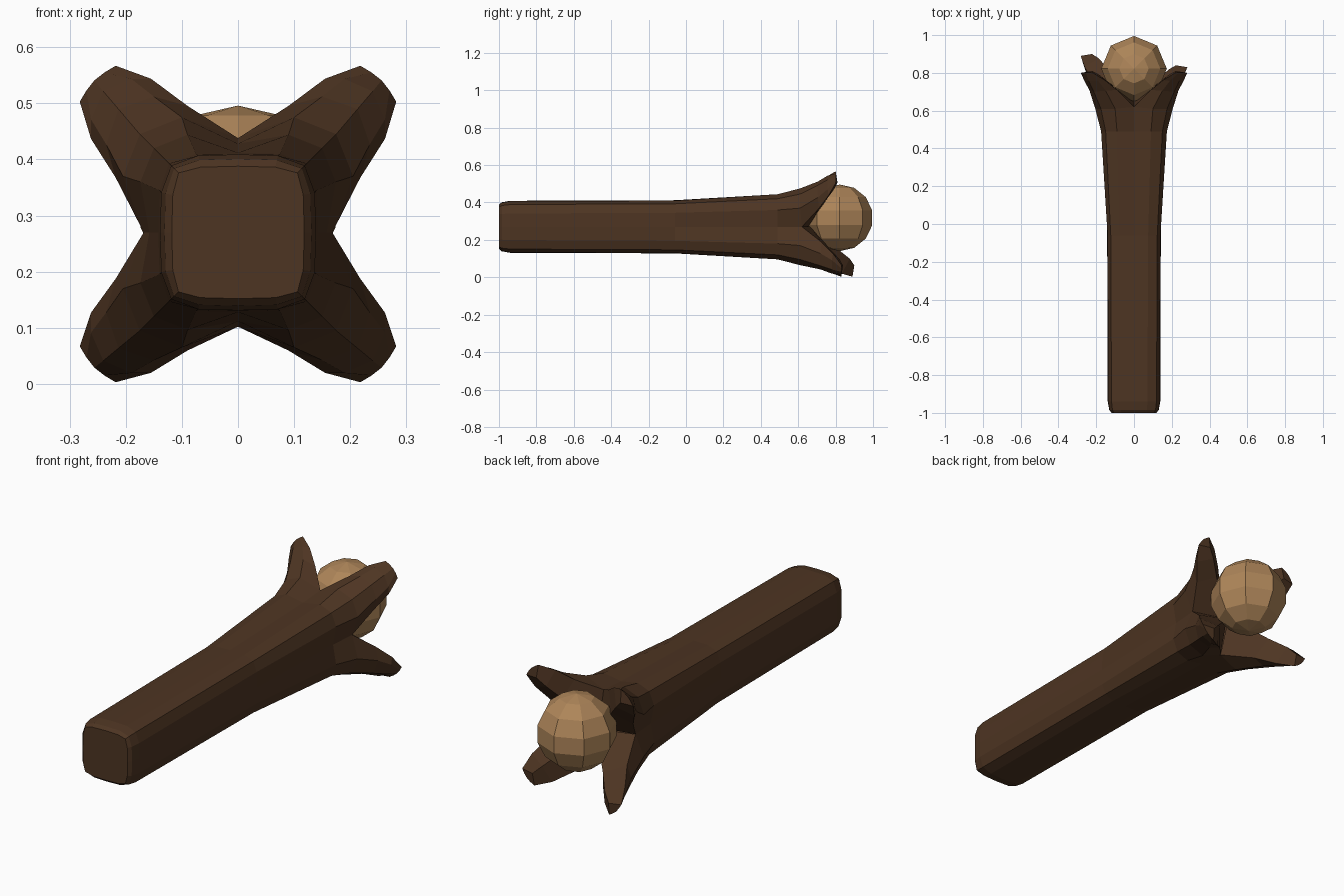
import bpy, bmesh
from math import sin, cos, pi
from mathutils import Vector

if "Cube" in bpy.data.objects:
    bpy.data.objects.remove(bpy.data.objects["Cube"])


def material(name, color):
    m = bpy.data.materials.new(name)
    m.diffuse_color = (*color, 1)
    m.use_nodes = True
    m.node_tree.nodes["Principled BSDF"].inputs["Base Color"].default_value = m.diffuse_color
    return m


def make_object(name, bm, mat):
    bmesh.ops.remove_doubles(bm, verts=bm.verts, dist=0.0005)
    bmesh.ops.recalc_face_normals(bm, faces=bm.faces)
    me = bpy.data.meshes.new(name)
    bm.to_mesh(me)
    bm.free()
    me.materials.append(mat)
    ob = bpy.data.objects.new(name, me)
    bpy.context.collection.objects.link(ob)
    return ob


# Half of one quadrant of each cross-section: (edge, mid, corner),
# each point as (x, z, y) relative to the stem axis
def stem_row(y, h, m, c):
    return [(0, h, y), (m, h * 0.985, y), (c, c, y)]


rows = [
    stem_row(-1.0, 0.118, 0.067, 0.106),
    stem_row(-0.985, 0.131, 0.069, 0.114),
    stem_row(-0.94, 0.139, 0.071, 0.119),
    stem_row(-0.06, 0.142, 0.075, 0.123),
    [(0, 0.158, 0.49), (0.09, 0.174, 0.49), (0.15, 0.15, 0.49)],
    [(0, 0.168, 0.62), (0.10, 0.205, 0.61), (0.175, 0.175, 0.61)],
    [(0.09, 0.218, 0.715), (0.15, 0.235, 0.71), (0.213, 0.213, 0.705)],
    [(0.155, 0.262, 0.77), (0.19, 0.262, 0.765), (0.24, 0.24, 0.765)],
    [(0.218, 0.282, 0.81), (0.238, 0.270, 0.812), (0.256, 0.256, 0.812)],
]
# Inner ridge of the petals for the last four rows: (radius on both axes, y)
inner = [(0, 0.66), (0.13, 0.755), (0.185, 0.80), (0.222, 0.82)]
# Each petal: x sign, z sign, how far its tip is shifted along y
petals = [(1, 1, -0.01), (-1, 1, -0.01), (1, -1, 0.02), (-1, -1, 0.08)]

# Stem with four flared petals
bm = bmesh.new()
for sx, sz, dy in petals:
    def vert(p):
        x, z, y = p
        t = min(max((y - 0.62) / 0.19, 0), 1)
        return bm.verts.new((sx * x, y + dy * t, 0.27 + 0.015 * t + sz * z))

    def grid(lines):
        for a, b in zip(lines, lines[1:]):
            for i in range(len(a) - 1):
                bm.faces.new((a[i], a[i + 1], b[i + 1], b[i]))

    outer = [[vert(p) for p in r + [(z, x, y) for x, z, y in r[1::-1]]] for r in rows]
    grid(outer)
    ridge = [vert((r, r, y)) for r, y in inner]
    grid([(o[0], i, o[4]) for o, i in zip(outer[-4:], ridge)])
    bm.faces.new(outer[-1] + [ridge[-1]])               # petal tip
    bm.faces.new(outer[0] + [vert((0, 0, -1.0))])       # stem end
make_object("stem_with_petals", bm, material("dark_brown", (0.075, 0.035, 0.016)))

# Round bud held between the petals
bm = bmesh.new()
bmesh.ops.create_uvsphere(bm, u_segments=8, v_segments=7, radius=0.178)
for v in bm.verts:
    v.co += Vector((0, 0.822, 0.318))
make_object("bud", bm, material("light_brown", (0.42, 0.235, 0.10)))
